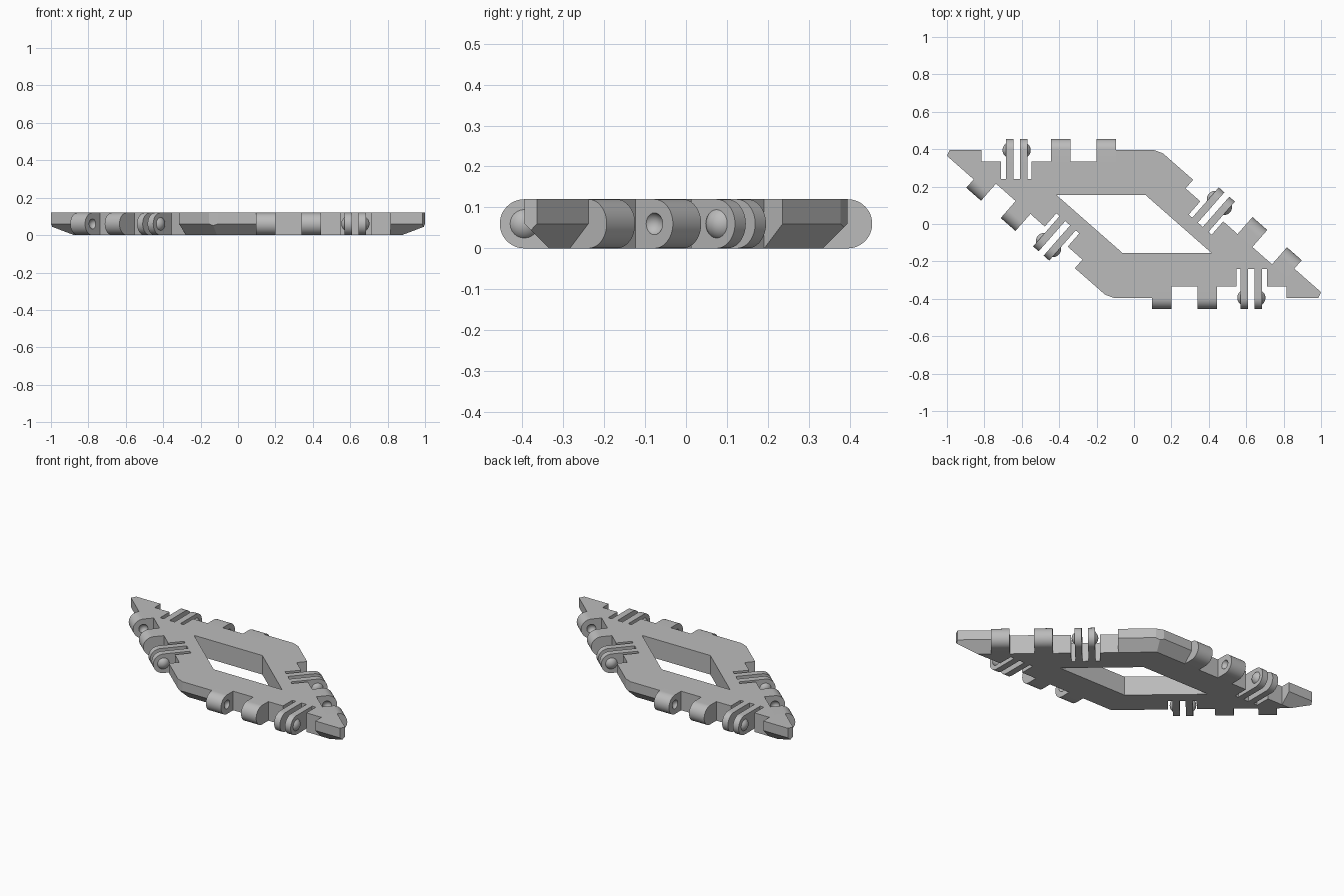
import bpy, bmesh, math
from mathutils import Matrix, Vector

cube = bpy.data.objects.get("Cube")
if cube:
    bpy.data.objects.remove(cube, do_unlink=True)

THICK, R = 0.12, 0.06
FLOOR = -0.061          # hinge recess floor, measured from the edge line
HALF_Y, SLANT = 0.395, 0.386
ANGLE = math.atan2(-0.79, 0.9)
NORMAL = Vector((-math.sin(ANGLE), math.cos(ANGLE)))

grey = bpy.data.materials.new("plain_grey")
grey.use_nodes = True
COLOUR = (0.5, 0.5, 0.5, 1)
grey.diffuse_color = COLOUR
grey.node_tree.nodes["Principled BSDF"].inputs["Base Color"].default_value = COLOUR


def finish(name, bm):
    bmesh.ops.recalc_face_normals(bm, faces=bm.faces)
    mesh = bpy.data.meshes.new(name)
    bm.to_mesh(mesh)
    bm.free()
    mesh.materials.append(grey)
    obj = bpy.data.objects.new(name, mesh)
    bpy.context.collection.objects.link(obj)
    return obj


def prism(bm, points, low, high, matrix=Matrix()):
    """Extrude a closed profile along its local z."""
    rings = [[bm.verts.new(matrix @ Vector((a, b, h))) for a, b in points] for h in (low, high)]
    loft(bm, rings)


def loft(bm, rings):
    bm.faces.new(rings[0])
    bm.faces.new(rings[-1])
    count = len(rings[0])
    for lower, upper in zip(rings, rings[1:]):
        for i in range(count):
            j = (i + 1) % count
            bm.faces.new((lower[i], lower[j], upper[j], upper[i]))


def cut(target, cutter):
    """Apply a boolean difference and remove the cutter."""
    cutter.hide_render = True
    mod = target.modifiers.new("cut", "BOOLEAN")
    mod.operation, mod.solver, mod.object = "DIFFERENCE", "EXACT", cutter
    graph = bpy.context.evaluated_depsgraph_get()
    target.data = bpy.data.meshes.new_from_object(target.evaluated_get(graph))
    target.modifiers.clear()
    bpy.data.objects.remove(cutter, do_unlink=True)


def smooth(obj):
    bpy.ops.object.select_all(action="DESELECT")
    obj.select_set(True)
    bpy.context.view_layer.objects.active = obj
    bpy.ops.object.shade_smooth_by_angle(angle=math.radians(30))


def rhomboid(y, slant):
    """Corners where the horizontal and slanted edge lines meet."""
    a = (slant - y * NORMAL.y) / NORMAL.x
    b = (slant + y * NORMAL.y) / NORMAL.x
    return [(a, y), (-b, y), (-a, -y), (b, -y)]


# Frame body: upright upper half, chamfered lower half
bm = bmesh.new()
loft(bm, [[bm.verts.new((x, y, z)) for x, y in rhomboid(HALF_Y - inset, SLANT - inset)]
          for z, inset in ((0, R), (R, 0), (THICK, 0))])
# Blunt the sharp tips and the wide corners
for point, normal in (((1, -0.3643, 0), (0.9, -0.43, 0)), ((0.135, 0.385, 0), (0.352, 0.936, 0))):
    for side in (1, -1):
        geom = bm.verts[:] + bm.edges[:] + bm.faces[:]
        bmesh.ops.bisect_plane(bm, geom=geom, plane_co=Vector(point) * side,
                               plane_no=Vector(normal) * side, clear_outer=True)
        bmesh.ops.holes_fill(bm, edges=[e for e in bm.edges if e.is_boundary])
body = finish("frame_body", bm)

# Hinge frames: local x along the edge, y outward
turn = Matrix.Rotation(math.pi, 4, "Z")
hinges = []
for x, y, angle in ((-0.815, HALF_Y, 0), (0.316, 0.2362, ANGLE)):
    base = Matrix.Translation((x, y, 0)) @ Matrix.Rotation(angle, 4, "Z")
    hinges += [base, turn @ base]

# Comb-shaped recesses and the central opening
comb = [(0, 0.1), (0, FLOOR)]
for start, end in ((0.105, 0.13), (0.17, 0.205), (0.245, 0.268)):
    comb += [(start, FLOOR), (start, -0.155), (end, -0.155), (end, FLOOR)]
comb += [(0.72, FLOOR), (0.72, 0.1)]
bm = bmesh.new()
for frame in hinges:
    prism(bm, comb, -0.1, 0.3, frame)
prism(bm, rhomboid(0.156, 0.157), -0.1, 0.3)
cut(body, finish("opening_cutter", bm))

# Rounded lug profile, shared by fins and knuckles
lug = [(FLOOR - 0.004, THICK), (FLOOR - 0.004, 0)]
for i in range(25):
    a = -math.pi / 2 + math.pi * i / 24
    lug.append((R * math.cos(a), R + R * math.sin(a)))
sideways = Matrix(((0, 0, 1, 0), (1, 0, 0, 0), (0, 1, 0, 0), (0, 0, 0, 1)))


def ball(bm, frame, u, radius):
    place = frame @ Matrix.Translation((u, 0, R)) @ Matrix.Rotation(math.pi / 2, 4, "Y")
    return bmesh.ops.create_uvsphere(bm, u_segments=24, v_segments=16, radius=radius,
                                     matrix=place)["verts"]


for number, frame in enumerate(hinges, 1):
    # Paired fins
    bm = bmesh.new()
    for start in (0.13, 0.205):
        prism(bm, lug, start, start + 0.04, frame @ sideways)
    smooth(finish(f"hinge_fins_{number}", bm))

    # Snap domes on the outer fin faces
    for label, u, side in (("first", 0.13, -1), ("second", 0.245, 1)):
        bm = bmesh.new()
        ball(bm, frame, u - side * 0.025, 0.043)
        bmesh.ops.bisect_plane(bm, geom=bm.verts[:] + bm.edges[:] + bm.faces[:],
                               plane_co=frame @ Vector((u - side * 0.002, 0, 0)),
                               plane_no=frame.to_3x3() @ Vector((side, 0, 0)), clear_inner=True)
        bmesh.ops.holes_fill(bm, edges=[e for e in bm.edges if e.is_boundary])
        smooth(finish(f"snap_dome_{label}_{number}", bm))

    # Knuckles with sockets facing each other
    bm = bmesh.new()
    for start in (0.37, 0.615):
        prism(bm, lug, start, start + 0.105, frame @ sideways)
    knuckles = finish(f"hinge_knuckles_{number}", bm)
    bm = bmesh.new()
    for u in (0.475 + 0.011, 0.615 - 0.011):
        ball(bm, frame, u, 0.029)
    cut(knuckles, finish("socket_cutter", bm))
    smooth(knuckles)
